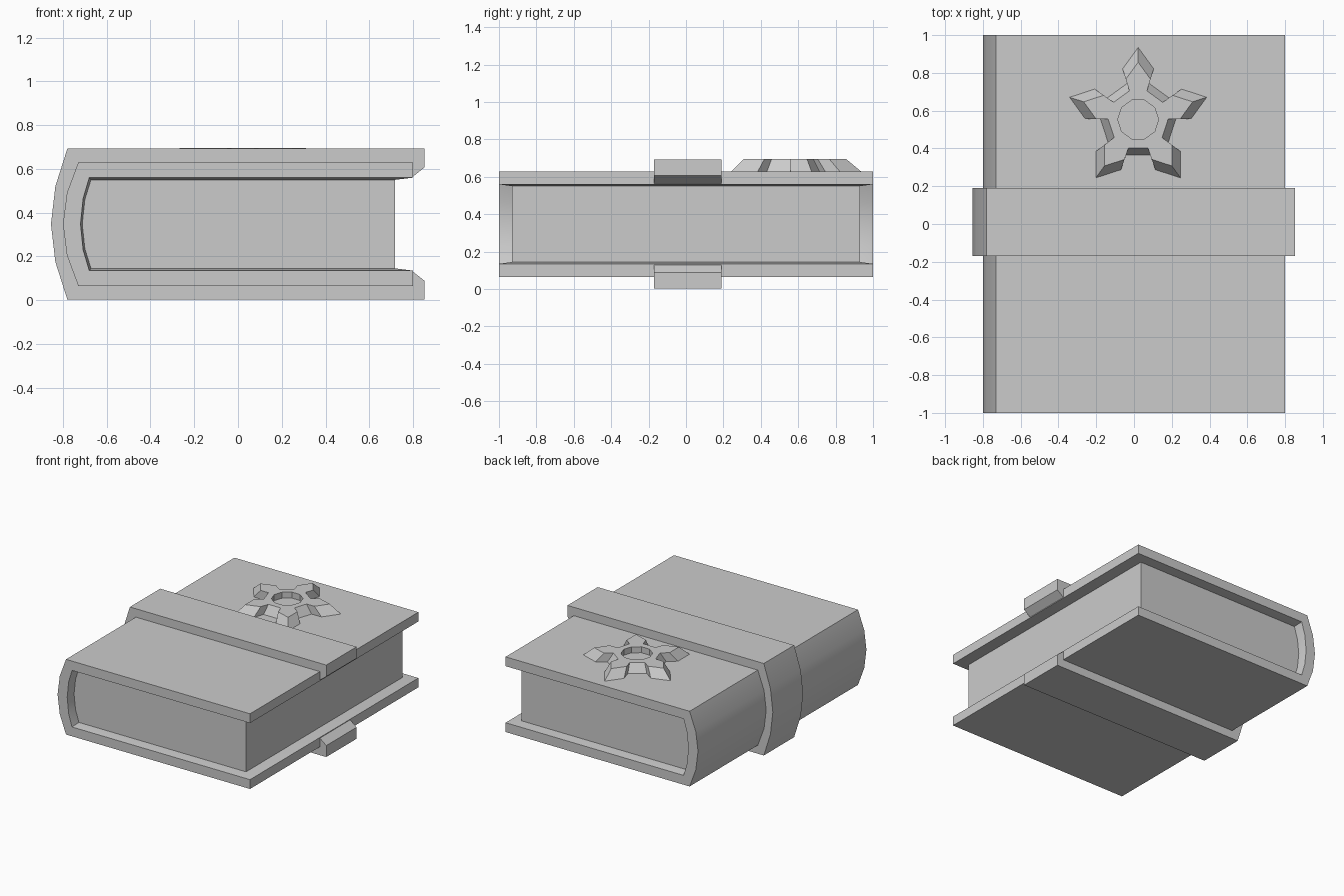
import bpy, bmesh, math

if "Cube" in bpy.data.objects:
    bpy.data.objects.remove(bpy.data.objects["Cube"])

def finish(name, bm, smooth=True):
    bmesh.ops.recalc_face_normals(bm, faces=bm.faces[:])
    me = bpy.data.meshes.new(name)
    bm.to_mesh(me)
    bm.free()
    ob = bpy.data.objects.new(name, me)
    bpy.context.collection.objects.link(ob)
    if smooth:
        bpy.ops.object.select_all(action='DESELECT')
        ob.select_set(True)
        bpy.context.view_layer.objects.active = ob
        bpy.ops.object.shade_smooth_by_angle(angle=math.radians(30))
    return ob

def section(bm, pts, y):
    return [bm.verts.new((x, y, z)) for x, z in pts]

def strip(bm, a, b, cyclic=False):
    n = len(a)
    for i in range(n if cyclic else n - 1):
        j = (i + 1) % n
        bm.faces.new((a[i], a[j], b[j], b[i]))

def prism(name, pts, y0, y1):
    bm = bmesh.new()
    a, b = section(bm, pts, y0), section(bm, pts, y1)
    strip(bm, a, b, True)
    bm.faces.new(a)
    bm.faces.new(b)
    return finish(name, bm)

MID = 0.3475

def u_profile(upper):
    """Mirror the upper half of a U profile about the book's mid height."""
    return upper + [(x, 2 * MID - z) for x, z in reversed(upper[:-1])]

outer = u_profile([(0.80, 0.63), (-0.73, 0.63), (-0.782, 0.49), (-0.80, MID)])
inner = u_profile([(0.80, 0.56), (-0.68, 0.56), (-0.708, 0.465), (-0.72, MID)])
page = u_profile([(0.718, 0.55), (-0.672, 0.55), (-0.70, 0.46), (-0.712, MID)])

# Cover: wrapped board with a rounded spine and a sloping inner lip
bm = bmesh.new()
rings = [section(bm, p, y) for p, y in ((outer, -1), (outer, 1), (inner, 1),
                                        (page, 0.93), (page, -0.93), (inner, -1))]
for i in range(6):
    strip(bm, rings[i], rings[(i + 1) % 6])
for k in (0, -1):
    for q in ((0, 1, 2, 5), (2, 3, 4, 5)):
        bm.faces.new([rings[i][k] for i in q])
finish("cover", bm)

# Page block
prism("pages", page, -0.93, 0.93)

# Strap around the cover, with chamfered ends at the fore edge
strap_out = u_profile([(0.80, 0.565), (0.853, 0.607), (0.853, 0.693), (-0.78, 0.693),
                       (-0.835, 0.52), (-0.855, MID)])
strap_in = u_profile([(0.79, 0.60), (-0.70, 0.60), (-0.745, 0.48), (-0.76, MID)])
prism("strap", strap_out + strap_in[::-1], -0.17, 0.19)

# Star ornament: tapered five-armed star with a shallow ten-sided recess
CX, CY = 0.022, 0.553
corner = (0.19 * math.cos(math.radians(54)) - 0.065 * math.sin(math.radians(54)),
          0.19 * math.sin(math.radians(54)) + 0.065 * math.cos(math.radians(54)))
arm = [(-corner[0], corner[1]), (-0.083, 0.27), (0, 0.384), (0.083, 0.27), corner]
star = []
for i in range(5):
    c, s = math.cos(-math.tau * i / 5), math.sin(-math.tau * i / 5)
    star += [(x * c - y * s, x * s + y * c) for x, y in arm]
deca = [(0.108 * math.cos(math.tau * i / 10), 0.108 * math.sin(math.tau * i / 10))
        for i in range(10)]

def ring(bm, pts, z, scale=1):
    return [bm.verts.new((CX + x * scale, CY + y * scale, z)) for x, y in pts]

bm = bmesh.new()
base, top = ring(bm, star, 0.628), ring(bm, star, 0.695, 0.79)
rim, floor = ring(bm, deca, 0.695), ring(bm, deca, 0.65)
strip(bm, base, top, True)
strip(bm, rim, floor, True)
bm.faces.new(floor)
bm.faces.new(base)
loops = [bm.edges.get((r[i], r[(i + 1) % len(r)])) for r in (top, rim) for i in range(len(r))]
bmesh.ops.triangle_fill(bm, edges=loops, use_beauty=True, use_dissolve=False, normal=(0, 0, 1))
finish("star_ornament", bm, smooth=False)
